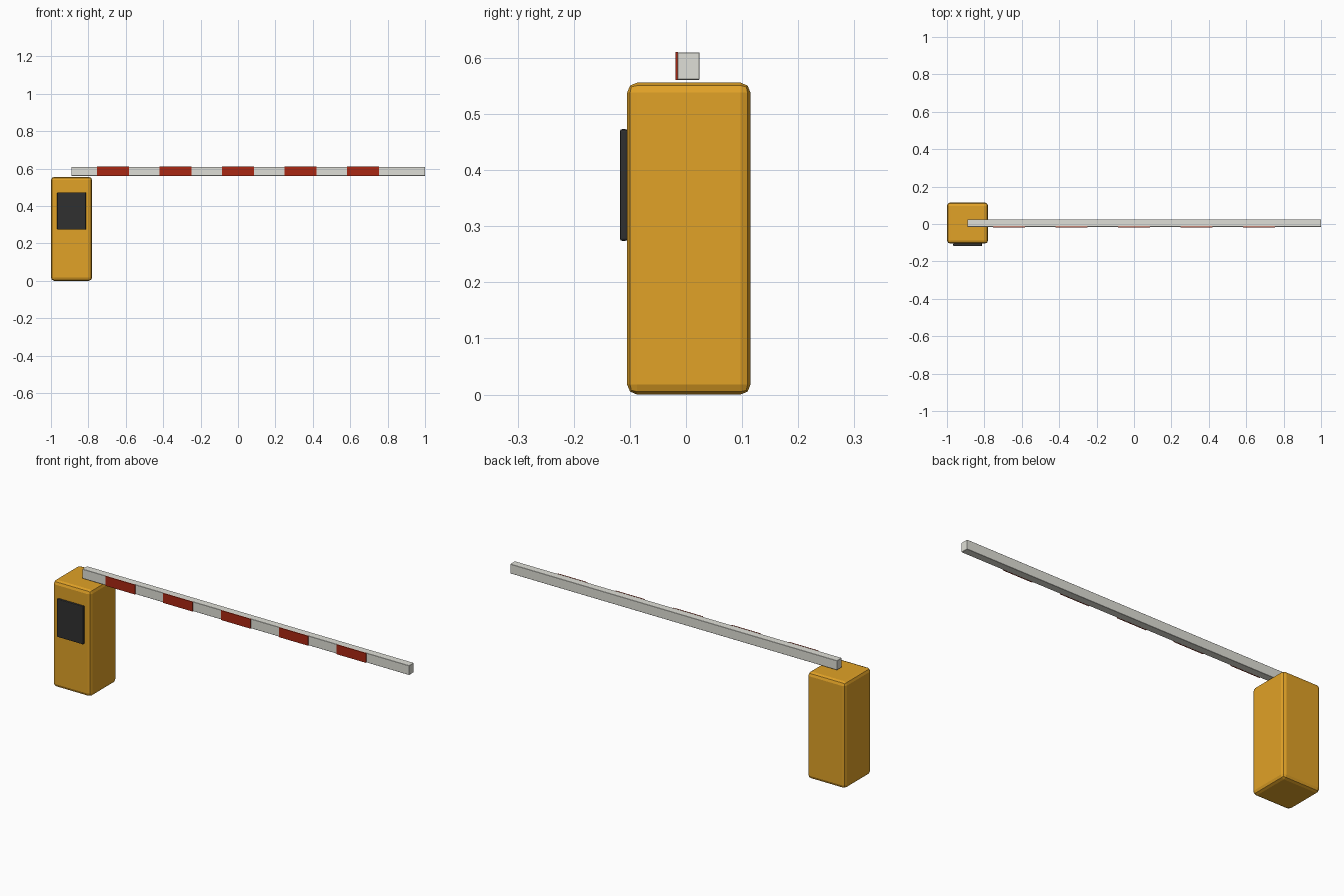
import bpy
import bmesh
from mathutils import Vector

if "Cube" in bpy.data.objects:
    bpy.data.objects.remove(bpy.data.objects["Cube"], do_unlink=True)


def material(name, rgb):
    m = bpy.data.materials.new(name)
    m.use_nodes = True
    color = (*rgb, 1.0)
    m.diffuse_color = color
    m.node_tree.nodes["Principled BSDF"].inputs["Base Color"].default_value = color
    return m


def box(name, low, high, mat, bevel=0.0, segments=2):
    """Axis-aligned box between two corners, with optionally rounded edges."""
    low, high = Vector(low), Vector(high)
    size = high - low
    bm = bmesh.new()
    bmesh.ops.create_cube(bm, size=1)
    bmesh.ops.scale(bm, vec=size, verts=bm.verts)
    mesh = bpy.data.meshes.new(name)
    bm.to_mesh(mesh)
    bm.free()
    mesh.materials.append(mat)
    obj = bpy.data.objects.new(name, mesh)
    obj.location = (low + high) / 2
    bpy.context.collection.objects.link(obj)
    if bevel:
        mod = obj.modifiers.new("rounded_edges", "BEVEL")
        mod.width = bevel
        mod.segments = segments
    return obj


yellow = material("amber yellow", (0.75, 0.36, 0.02))
white = material("off white", (0.74, 0.74, 0.68))
red = material("signal red", (0.40, 0.02, 0.006))
dark = material("dark panel", (0.03, 0.03, 0.03))

# Cabinet and its front panel
box("cabinet", (-1, -0.105, 0), (-0.78, 0.115, 0.556), yellow, bevel=0.018)
box("control_panel", (-0.967, -0.118, 0.274), (-0.813, -0.104, 0.473), dark, bevel=0.004)

# Barrier arm
box("barrier_arm", (-0.89, -0.015, 0.561), (1, 0.024, 0.61), white, bevel=0.001, segments=1)

# Evenly spaced stripe plates on the front of the arm
for i in range(5):
    x = (i - 2) * 0.334
    box(f"stripe_{i + 1}", (x - 0.085, -0.019, 0.5605), (x + 0.085, -0.0145, 0.6105), red)
